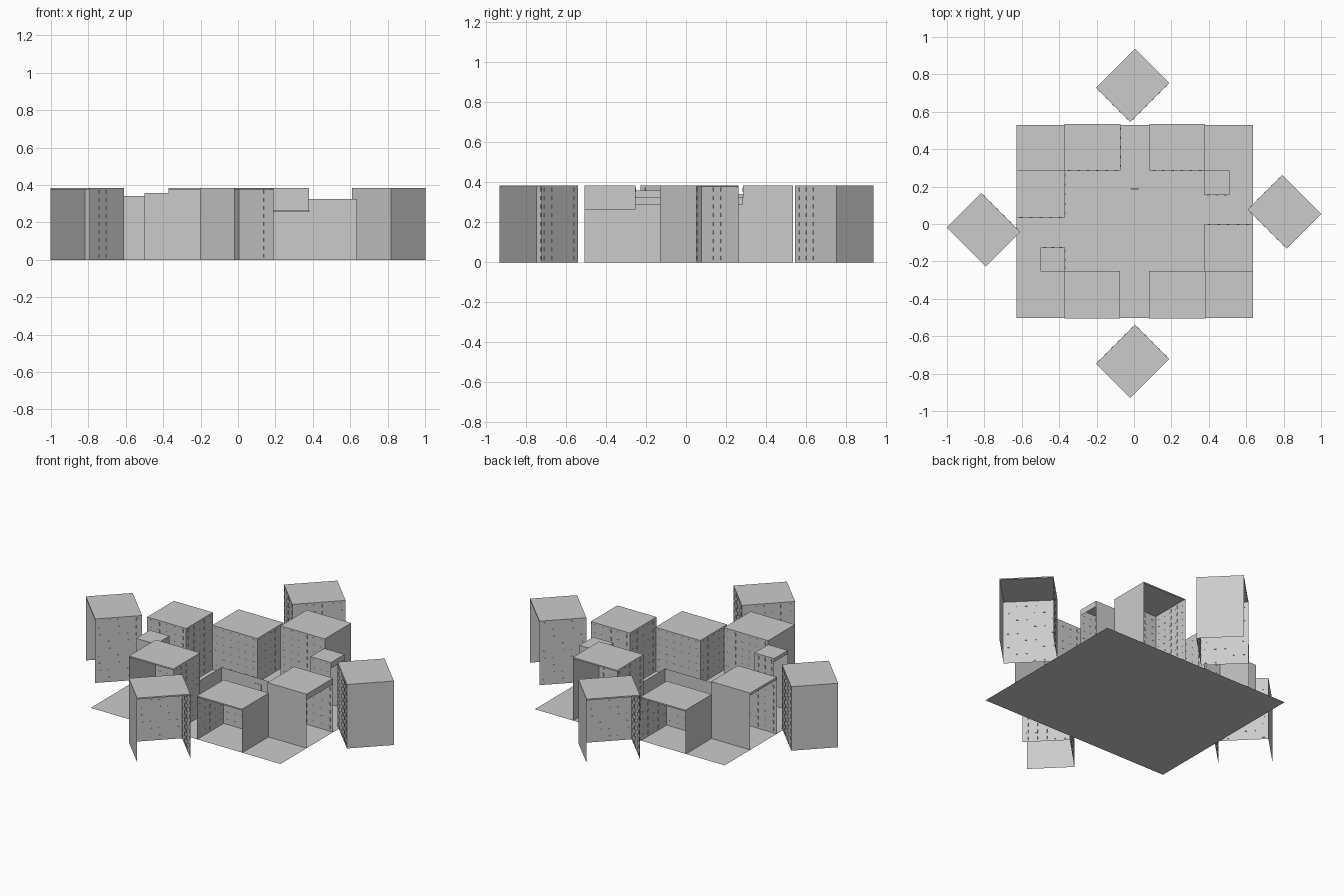
import bpy, bmesh, math
from mathutils import Matrix, Vector

if "Cube" in bpy.data.objects:
    bpy.data.objects.remove(bpy.data.objects["Cube"])


def finish(bm, name, matrix=None):
    mesh = bpy.data.meshes.new(name)
    bm.to_mesh(mesh)
    bm.free()
    obj = bpy.data.objects.new(name, mesh)
    bpy.context.collection.objects.link(obj)
    if matrix:
        obj.matrix_world = matrix
    return obj


def quad(bm, *pts):
    bm.faces.new([bm.verts.new(p) for p in pts])


def wall(bm, a, b, z0, z1):
    # upright sheet between two plan points
    quad(bm, (*a, z0), (*b, z0), (*b, z1), (*a, z1))


def windows(bm, a, b, h, cols):
    # grid of small frames straddling a wall
    a, b = Vector(a), Vector(b)
    d = b - a
    turn = Matrix.Rotation(math.atan2(d.y, d.x), 4, 'Z')
    rows = max(4, round(h / 0.045))
    for i in range(cols):
        p = a + d * (i + 0.5) / cols
        for j in range(rows):
            z = h * (j + 0.5) / rows
            m = Matrix.Translation((p.x, p.y, z)) @ turn @ Matrix.Diagonal((0.013, 0.003, 0.02, 1))
            bmesh.ops.create_cube(bm, size=1, matrix=m)


def building(name, cx, cy, w, d, h, angle, side, fascia=0.008):
    # open-backed block: open at local +y, windows on -y and on the given side
    place = Matrix.Translation((cx, cy, 0)) @ Matrix.Rotation(math.radians(angle), 4, 'Z')
    x, y = w / 2, d / 2
    bm = bmesh.new()
    wall(bm, (-x, -y), (x, -y), 0, h)
    wall(bm, (x, -y), (x, y), 0, h)
    wall(bm, (-x, y), (-x, -y), 0, h)
    wall(bm, (x, y), (-x, y), h - fascia, h)
    quad(bm, (-x, -y, h), (x, -y, h), (x, y, h), (-x, y, h))
    bmesh.ops.remove_doubles(bm, verts=bm.verts, dist=1e-5)
    finish(bm, name, place)
    bm = bmesh.new()
    windows(bm, (-x, -y), (x, -y), h, max(3, round(w / 0.05)))
    windows(bm, (side * x, -y), (side * x, y), h, max(3, round(d / 0.05)))
    finish(bm, name + "_windows", place)


# ground sheet
bm = bmesh.new()
quad(bm, (-0.628, -0.503, 0), (0.635, -0.503, 0), (0.635, 0.53, 0), (-0.628, 0.53, 0))
finish(bm, "ground")

# four corner towers turned 45 degrees
for name, cx, cy, angle in (("back_tower", -0.0075, 0.741, 45), ("left_tower", -0.805, -0.03, 135),
                            ("front_tower", -0.0075, -0.735, 225), ("right_tower", 0.805, 0.065, 315)):
    building(name, cx, cy, 0.26 + 0.035, 0.26, 0.385, angle, -1)

# blocks around the court
building("back_left_block", -0.221, 0.41, 0.30, 0.25, 0.265, 0, 1)
building("back_right_block", 0.231, 0.41, 0.295, 0.25, 0.383, 0, -1)
building("front_right_block", 0.231, -0.379, 0.30, 0.255, 0.263, 180, 1)
building("front_left_block", -0.223, -0.379, 0.295, 0.255, 0.383, 180, -1)
building("right_block", 0.505, -0.128, 0.253, 0.26, 0.325, -90, -1, 0.035)
building("left_block", -0.498, 0.16, 0.253, 0.26, 0.342, 90, -1, 0.015)
building("right_annex", 0.442, 0.22, 0.13, 0.135, 0.325, -90, 1, 0.035)
building("left_annex", -0.434, -0.19, 0.13, 0.13, 0.358, 90, 1, 0.02)

# low courtyard wall
bm = bmesh.new()
corners = [(-0.24, -0.158), (0.25, -0.158), (0.25, 0.186), (-0.24, 0.186)]
for i in range(4):
    wall(bm, corners[i], corners[(i + 1) % 4], 0, 0.085)
bmesh.ops.remove_doubles(bm, verts=bm.verts, dist=1e-5)
finish(bm, "courtyard_wall")

# courtyard door
bm = bmesh.new()
bmesh.ops.create_cube(bm, size=1, matrix=Matrix.Translation((0.003, 0.186, 0.025)) @ Matrix.Diagonal((0.045, 0.005, 0.05, 1)))
finish(bm, "courtyard_door")
